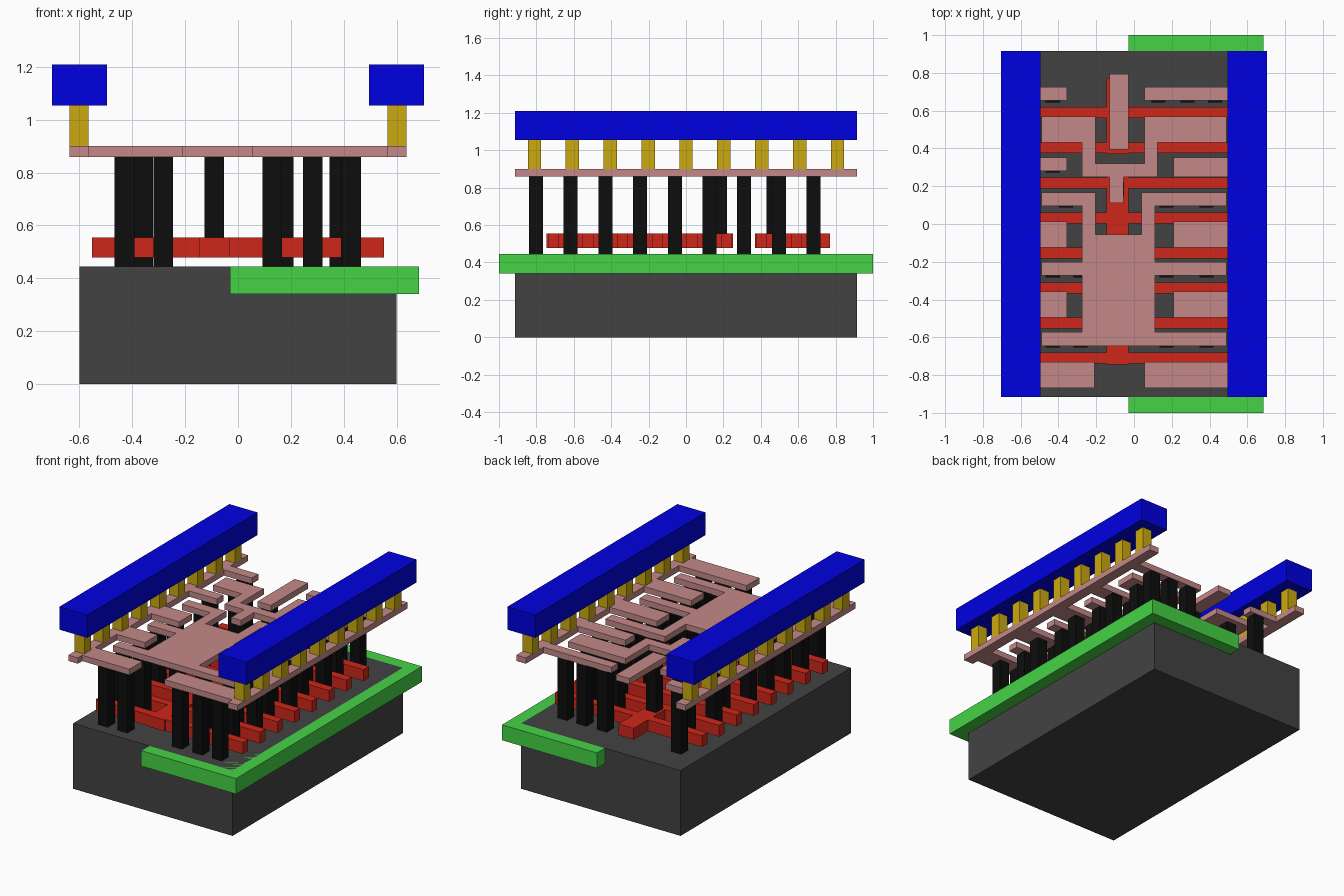
import bpy, bmesh


def material(name, rgb):
    m = bpy.data.materials.new(name)
    m.diffuse_color = (*rgb, 1)
    return m


def boxes(name, rects, z0, z1, mat):
    """One object made of upright boxes; each rect is (x0, x1, y0, y1)."""
    bm = bmesh.new()
    for x0, x1, y0, y1 in rects:
        vs = bmesh.ops.create_cube(bm, size=1)["verts"]
        for v in vs:
            v.co.x = x1 if v.co.x > 0 else x0
            v.co.y = y1 if v.co.y > 0 else y0
            v.co.z = z1 if v.co.z > 0 else z0
    me = bpy.data.meshes.new(name)
    bm.to_mesh(me)
    bm.free()
    me.materials.append(mat)
    ob = bpy.data.objects.new(name, me)
    bpy.context.collection.objects.link(ob)
    return ob


def pad(x, y, h=0.0375):
    return (x - h, x + h, y - h, y + h)


charcoal = material("charcoal", (0.055, 0.055, 0.055))
green = material("green", (0.06, 0.65, 0.06))
red = material("red", (0.62, 0.02, 0.01))
black = material("black", (0.004, 0.004, 0.004))
pink = material("pink", (0.55, 0.25, 0.25))
gold = material("gold", (0.6, 0.4, 0.005))
blue = material("blue", (0.0, 0.0, 0.75))

Z_BASE, Z_RED0, Z_RED1, Z_PINK0, Z_PINK1 = 0.445, 0.478, 0.555, 0.86, 0.90
ROWS = [-0.802 + 0.1855 * i for i in range(9)]     # contact rows, front to back

# substrate and the well along its right half
boxes("substrate", [(-0.6, 0.6, -0.915, 0.915)], 0, Z_BASE, charcoal)
boxes("well", [(-0.03, 0.685, -1, 1)], 0.34, Z_BASE, green)

# red gate fingers with two central spines
gates = []
for i in range(8):
    y = (ROWS[i] + ROWS[i + 1]) / 2
    gates += [(-0.553, -0.145, y - 0.029, y + 0.029),
              (-0.03, 0.553, y - 0.029, y + 0.029)]
boxes("gate_fingers", gates, Z_RED0, Z_RED1, red)
boxes("gate_spines", [(-0.145, -0.03, -0.745, 0.25),
                      (-0.145, -0.03, 0.37, 0.77)], Z_RED0, Z_RED1, red)

# black contact pillars: supply rows alternate with signal rows
pillars = []
for i, y in enumerate(ROWS):
    if i % 2:
        xs = [-0.43, -0.283, 0.172, 0.383] if i < 4 else [-0.36, -0.283, 0.118, 0.268, 0.383]
        if i >= 4:
            xs = [-0.36, 0.172, 0.383]
    else:
        xs = [-0.43, 0.283, 0.428]
        if i in (0, 8):
            xs.append(0.13)
        if i == 0:
            xs.append(-0.283)
    pillars += [pad(x, y) for x in xs]
boxes("contact_pillars", pillars, Z_BASE, Z_PINK0, black)
boxes("gate_contacts", [pad(-0.09, 0.1825), pad(-0.09, 0.4675)],
      Z_RED1, Z_PINK0, black)

# pink supply rails with their fingers
boxes("supply_rail_left", [
    (-0.637, -0.565, -0.915, 0.915),
    (-0.565, -0.21, -0.868, -0.73),
    (-0.565, -0.355, -0.495, -0.357),
    (-0.565, -0.355, -0.125, 0.013),
    (-0.565, -0.355, 0.28, 0.352),
    (-0.565, -0.355, 0.655, 0.725)], Z_PINK0, Z_PINK1, pink)
boxes("supply_rail_right", [
    (0.565, 0.637, -0.915, 0.915),
    (0.055, 0.565, -0.868, -0.73),
    (0.21, 0.565, -0.495, -0.357),
    (0.21, 0.565, -0.125, 0.013),
    (0.21, 0.565, 0.25, 0.352),
    (0.055, 0.565, 0.655, 0.725)], Z_PINK0, Z_PINK1, pink)

# pink signal wiring: large output plate with arms
out = [(-0.275, 0.11, -0.645, -0.055),
       (-0.275, -0.205, -0.055, 0.095), (0.04, 0.11, -0.055, 0.095),
       (-0.49, -0.205, 0.095, 0.168), (0.04, 0.49, 0.095, 0.168)]
for y0, y1 in ((-0.645, -0.573), (-0.273, -0.2)):
    out += [(-0.49, -0.275, y0, y1), (0.11, 0.49, y0, y1)]
boxes("output_wire", out, Z_PINK0, Z_PINK1, pink)

# inner link between the two signal blocks, and the input tab
boxes("link_wire", [
    (-0.49, -0.205, 0.432, 0.57), (0.055, 0.49, 0.432, 0.57),
    (-0.275, -0.205, 0.32, 0.432), (0.055, 0.125, 0.32, 0.432),
    (-0.275, 0.125, 0.25, 0.32), (-0.13, -0.055, 0.11, 0.25)],
    Z_PINK0, Z_PINK1, pink)
boxes("input_wire", [(-0.13, -0.03, 0.395, 0.795)], Z_PINK0, Z_PINK1, pink)

# gold posts and blue top bars, mirrored left and right
for side, s in (("left", -1), ("right", 1)):
    posts = [pad(s * 0.601, 0.2025 * k, 0.036) for k in range(-4, 5)]
    boxes("posts_" + side, posts, Z_PINK1, 1.055, gold)
    x0, x1 = sorted((s * 0.495, s * 0.705))
    boxes("top_bar_" + side, [(x0, x1, -0.915, 0.915)], 1.055, 1.21, blue)
